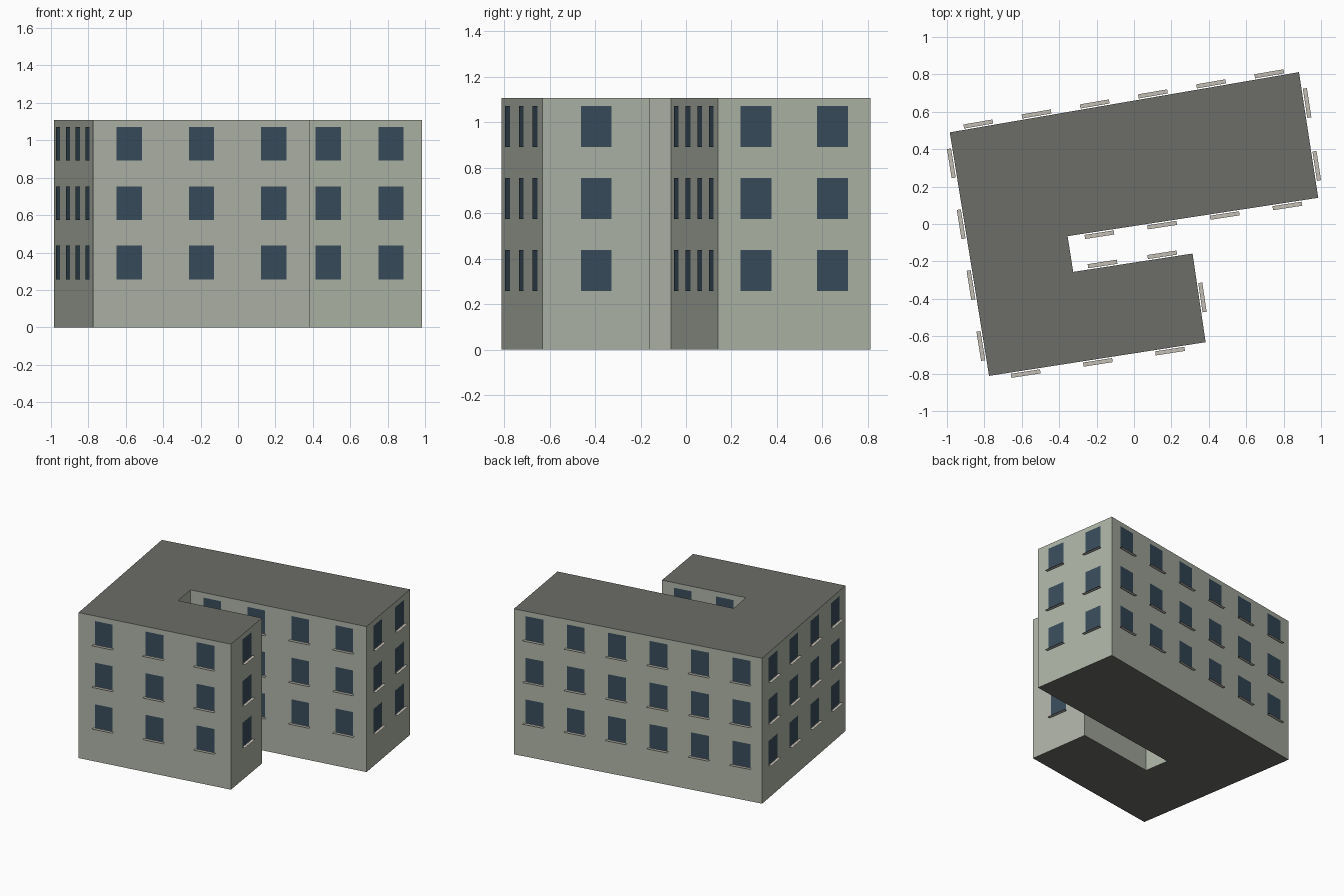
import bpy, bmesh
from mathutils import Vector

if "Cube" in bpy.data.objects:
    bpy.data.objects.remove(bpy.data.objects["Cube"])

HEIGHT = 1.108
# Footprint corners clockwise from back left, with window columns on the wall that follows
WALLS = [((-0.985, 0.49), 6), ((0.882, 0.812), 2), ((0.985, 0.14), 4), ((-0.355, -0.065), 0),
         ((-0.325, -0.256), 2), ((0.313, -0.158), 1), ((0.383, -0.632), 3), ((-0.775, -0.812), 4)]
FLOORS = [0.257 + 0.317 * i for i in range(3)]
WIN_W, WIN_H = 0.137, 0.18
SILL_W, SILL_IN, SILL_OUT = 0.158, 0.007, 0.029


def material(name, rgb):
    m = bpy.data.materials.new(name)
    m.diffuse_color = (*rgb, 1)
    m.use_nodes = True
    m.node_tree.nodes["Principled BSDF"].inputs["Base Color"].default_value = m.diffuse_color
    return m


def finish(name, bm, *mats):
    me = bpy.data.meshes.new(name)
    bm.to_mesh(me)
    bm.free()
    for m in mats:
        me.materials.append(m)
    ob = bpy.data.objects.new(name, me)
    bpy.context.collection.objects.link(ob)
    return ob


def quad(bm, *points):
    bm.faces.new([bm.verts.new(p) for p in points])


wall_mat = material("wall", (0.43, 0.46, 0.39))
roof_mat = material("roof", (0.15, 0.155, 0.14))
glass_mat = material("glass", (0.04, 0.073, 0.105))
sill_mat = material("sill", (0.55, 0.52, 0.46))

# Building body: extruded footprint, roof colour on the horizontal faces
bm = bmesh.new()
base = bm.faces.new([bm.verts.new((*p, 0)) for p, _ in WALLS])
ext = bmesh.ops.extrude_face_region(bm, geom=[base], use_keep_orig=True)
top = [v for v in ext["geom"] if isinstance(v, bmesh.types.BMVert)]
bmesh.ops.translate(bm, verts=top, vec=(0, 0, HEIGHT))
bmesh.ops.recalc_face_normals(bm, faces=bm.faces[:])
for f in bm.faces:
    f.material_index = 1 if abs(f.normal.z) > 0.5 else 0
finish("building_body", bm, wall_mat, roof_mat)

# Windows and thin flat sills, evenly spaced along each wall
glass, sills = bmesh.new(), bmesh.new()
for i, (start, columns) in enumerate(WALLS):
    a = Vector((*start, 0))
    b = Vector((*WALLS[(i + 1) % len(WALLS)][0], 0))
    along = (b - a).normalized()
    out = Vector((-along.y, along.x, 0))
    for c in range(columns):
        for z in FLOORS:
            mid = a.lerp(b, (c + 0.5) / columns) + Vector((0, 0, z))
            h, up = along * WIN_W / 2, Vector((0, 0, WIN_H))
            p = mid + out * 0.003
            quad(glass, p + h, p - h, p - h + up, p + h + up)
            s = along * SILL_W / 2
            near, far = mid + out * SILL_IN, mid + out * SILL_OUT
            quad(sills, near - s, near + s, far + s, far - s)
for f in sills.faces:
    f.normal_update()
    if f.normal.z < 0:
        f.normal_flip()
finish("windows", glass, glass_mat)
finish("window_sills", sills, sill_mat)
